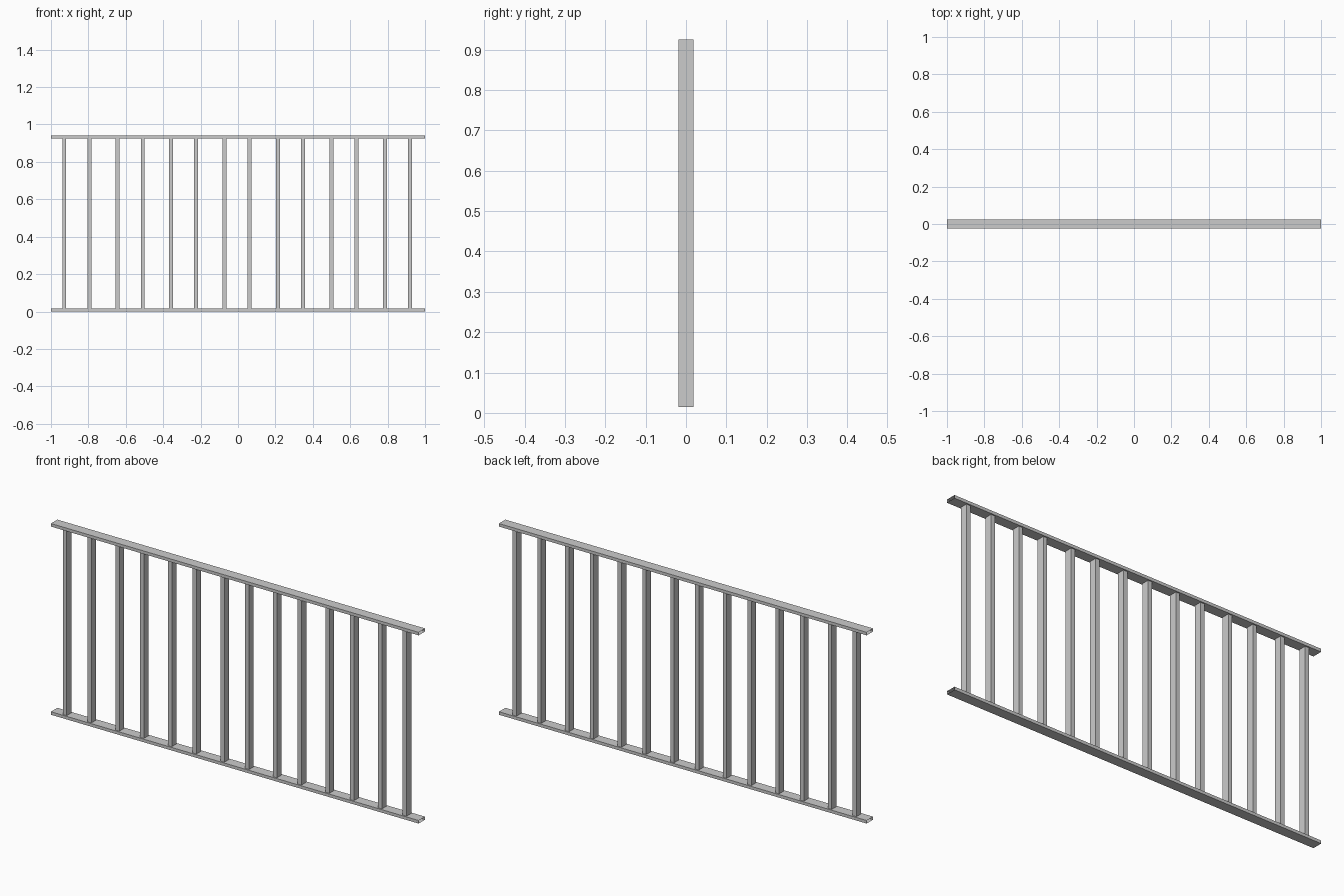
import bpy, bmesh

if "Cube" in bpy.data.objects:
    bpy.data.objects.remove(bpy.data.objects["Cube"])


def tube(name, centre, size, open_axis):
    """Box with the two end faces along open_axis left off."""
    bm = bmesh.new()
    bmesh.ops.create_cube(bm, size=1)
    ends = [f for f in bm.faces if abs(f.normal[open_axis]) > 0.9]
    bmesh.ops.delete(bm, geom=ends, context='FACES_ONLY')
    for v in bm.verts:
        v.co = [c + p * s for c, p, s in zip(centre, v.co, size)]
    mesh = bpy.data.meshes.new(name)
    bm.to_mesh(mesh)
    bm.free()
    obj = bpy.data.objects.new(name, mesh)
    bpy.context.collection.objects.link(obj)
    return obj


HEIGHT, RAIL_T, RAIL_D = 0.94, 0.015, 0.05
POST_W, POST_D = 0.021, 0.037

# Flat rails along the bottom and top, open at the ends
tube("bottom_rail", (0, 0, RAIL_T / 2), (2, RAIL_D, RAIL_T), 0)
tube("top_rail", (0, 0, HEIGHT - RAIL_T / 2), (2, RAIL_D, RAIL_T), 0)

# Seven repeating bays, each with a pair of upright balusters
BAY = 2 / 7
for i in range(7):
    for j, x in enumerate((-0.929, -0.795)):
        tube(f"baluster_{2 * i + j + 1}", (x + i * BAY, 0, HEIGHT / 2),
             (POST_W, POST_D, HEIGHT - 2 * RAIL_T), 2)
